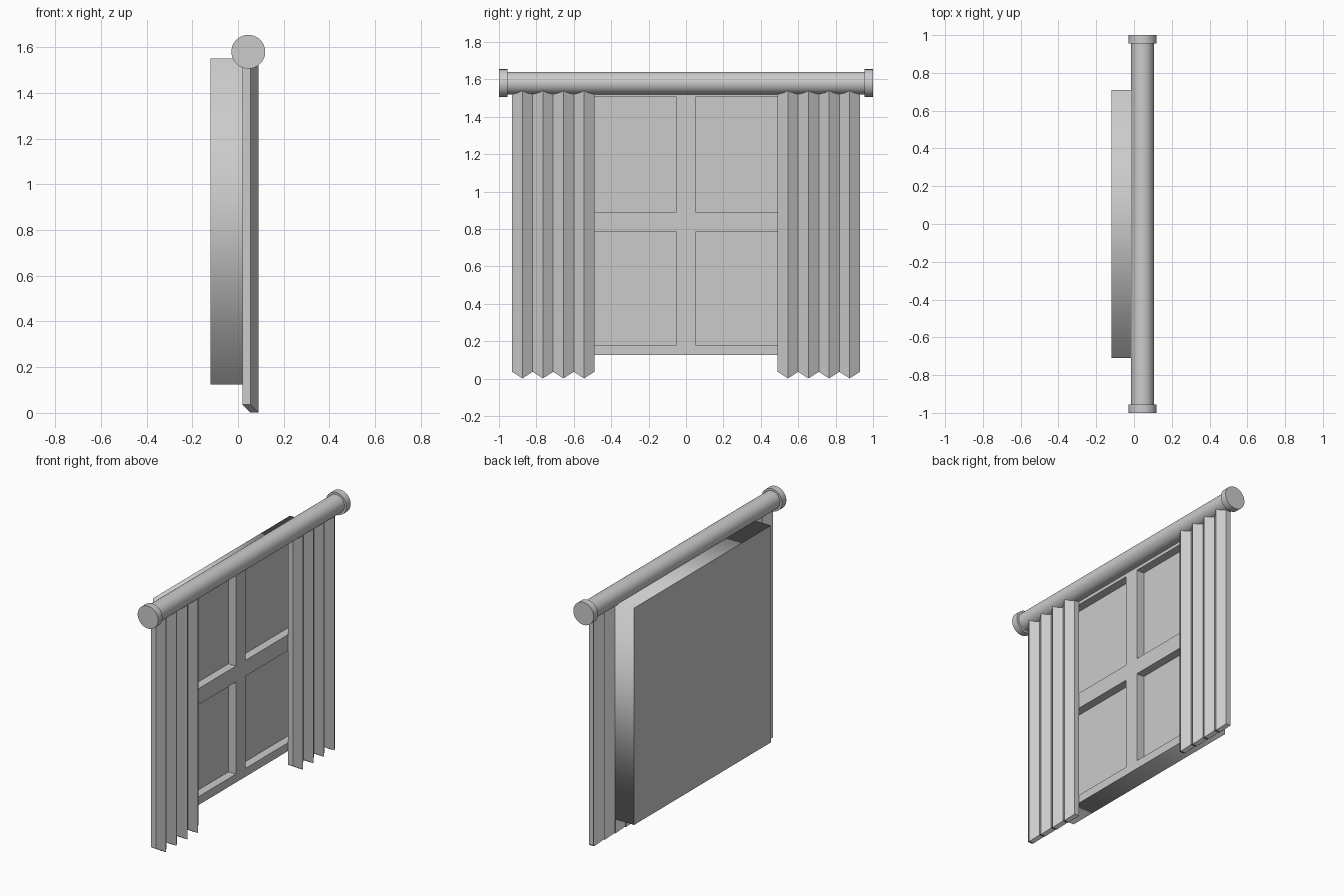
import bpy, bmesh, math

if "Cube" in bpy.data.objects:
    bpy.data.objects.remove(bpy.data.objects["Cube"])

RX, RZ = 0.045, 1.58          # rod axis


def finish(name, bm):
    mesh = bpy.data.meshes.new(name)
    bm.to_mesh(mesh)
    bm.free()
    ob = bpy.data.objects.new(name, mesh)
    bpy.context.collection.objects.link(ob)
    return ob


def rod(name, radius, y0, y1):
    bpy.ops.mesh.primitive_cylinder_add(
        vertices=48, radius=radius, depth=y1 - y0,
        location=(RX, (y0 + y1) / 2, RZ), rotation=(math.pi / 2, 0, 0))
    ob = bpy.context.object
    ob.name = name
    bpy.ops.object.shade_smooth_by_angle(angle=math.radians(35))


# Curtain rod and end caps
rod("curtain_rod", 0.06, -0.97, 0.97)
rod("end_cap_left", 0.074, -1.0, -0.955)
rod("end_cap_right", 0.074, 0.955, 1.0)


# Window block with four recessed panes
def window():
    bm = bmesh.new()
    back, front, recess = -0.12, 0.02, -0.035
    ys = [-0.71, -0.66, -0.05, 0.05, 0.66, 0.71]
    zs = [0.125, 0.18, 0.785, 0.89, 1.505, 1.55]

    def quad(*pts, smooth=False):
        f = bm.faces.new([bm.verts.new(p) for p in pts])
        f.smooth = smooth

    def loop(y0, y1, z0, z1):
        return [(y0, z0), (y1, z0), (y1, z1), (y0, z1)]

    for i in range(5):
        for j in range(5):
            c = loop(ys[i], ys[i + 1], zs[j], zs[j + 1])
            pane = i in (1, 3) and j in (1, 3)
            x = recess if pane else front
            quad(*[(x, *p) for p in c])
            if pane:                      # reveal walls face into the opening
                for k in range(4):
                    a, b = c[k], c[(k + 1) % 4]
                    quad((front, *a), (front, *b), (recess, *b), (recess, *a))
    c = loop(ys[0], ys[-1], zs[0], zs[-1])
    quad(*[(back, *p) for p in reversed(c)])
    # Outer walls are smooth round the corners
    for k in range(4):
        a, b = c[k], c[(k + 1) % 4]
        quad((back, *a), (back, *b), (front, *b), (front, *a), smooth=True)
    bmesh.ops.remove_doubles(bm, verts=bm.verts, dist=1e-4)
    finish("window_frame", bm)


window()


# Pleated curtains: thick zigzag sheets with a dipping hem
def curtain(name, side):
    bm = bmesh.new()
    thick, n = 0.035, 8
    rows = []
    for i in range(n + 1):
        y = side * (0.49 + 0.055 * i)
        dip = 0.035 * (i % 2)
        x = 0.02 + dip
        rows.append([bm.verts.new(p) for p in (
            (x, y, 0.036 - dip), (x + thick, y, 0.036 - dip),
            (x + thick, y, 1.57), (x, y, 1.57))])
    for a, b in zip(rows, rows[1:]):
        for k in range(4):
            m = (k + 1) % 4
            bm.faces.new((a[k], a[m], b[m], b[k]))
    bm.faces.new(rows[0])
    bm.faces.new(rows[-1])
    bmesh.ops.recalc_face_normals(bm, faces=bm.faces)
    finish(name, bm)


curtain("curtain_left", -1)
curtain("curtain_right", 1)
